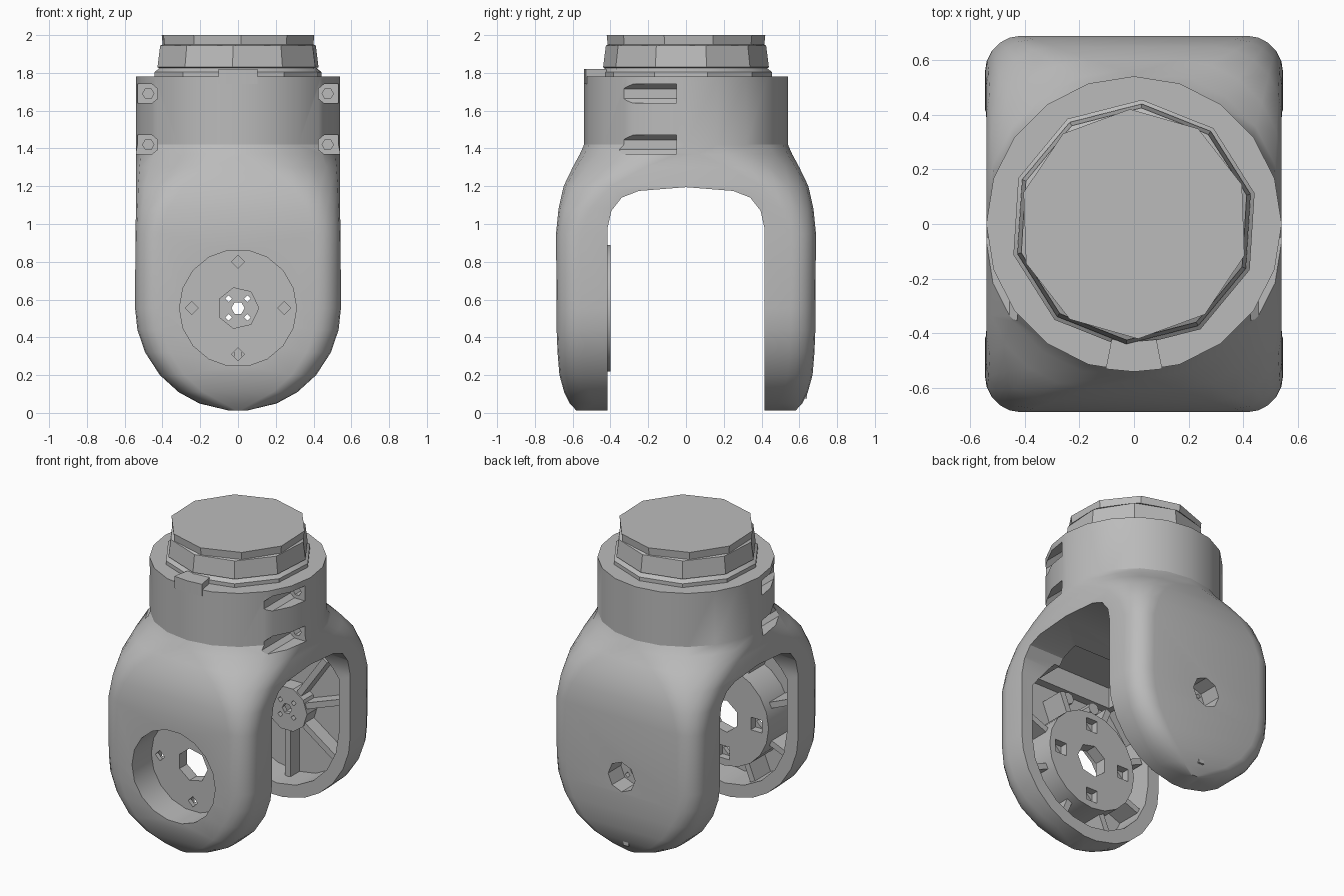
import bpy, bmesh
from math import sin, cos, pi, radians, sqrt
from mathutils import Matrix

if "Cube" in bpy.data.objects:
    bpy.data.objects.remove(bpy.data.objects["Cube"])

grey = bpy.data.materials.new("plain grey")
grey.use_nodes = True
grey.diffuse_color = (0.5, 0.5, 0.5, 1)
grey.node_tree.nodes["Principled BSDF"].inputs["Base Color"].default_value = (0.5, 0.5, 0.5, 1)
HUB_Z = 0.555


def finish(name, bm):
    bmesh.ops.remove_doubles(bm, verts=bm.verts, dist=0.0005)
    bmesh.ops.recalc_face_normals(bm, faces=bm.faces)
    mesh = bpy.data.meshes.new(name)
    bm.to_mesh(mesh)
    bm.free()
    mesh.materials.append(grey)
    obj = bpy.data.objects.new(name, mesh)
    bpy.context.collection.objects.link(obj)
    return obj


def loft(name, rings):
    bm = bmesh.new()
    rows = [[bm.verts.new(p) for p in ring] for ring in rings]
    for a, b in zip(rows, rows[1:]):
        for i in range(len(a)):
            j = (i + 1) % len(a)
            bm.faces.new((a[i], a[j], b[j], b[i]))
    bm.faces.new(rows[0][::-1])
    bm.faces.new(rows[-1])
    return finish(name, bm)


def box(name, x0, x1, y0, y1, z0, z1):
    return loft(name, [[(x0, y0, z), (x1, y0, z), (x1, y1, z), (x0, y1, z)] for z in (z0, z1)])


def prism_y(name, pts, y0, y1):
    return loft(name, [[(x, y, z) for x, z in pts] for y in (y0, y1)])


def circle(r, n, cx=0, cz=HUB_Z, turn=0):
    return [(cx + r * cos(turn + 2 * pi * i / n), cz + r * sin(turn + 2 * pi * i / n)) for i in range(n)]


def cut(targets, cutter):
    for obj in targets:
        mod = obj.modifiers.new("cut", 'BOOLEAN')
        mod.operation, mod.solver, mod.object = 'DIFFERENCE', 'EXACT', cutter
        bpy.context.view_layer.objects.active = obj
        bpy.ops.object.modifier_apply(modifier=mod.name)
    bpy.data.objects.remove(cutter)


def section(z, hx, hy, r, n=5):
    """Rounded rectangle that becomes a circle when r equals both half sizes."""
    pts = []
    for q in range(4):
        sx, sy = ((1, 1), (-1, 1), (-1, -1), (1, -1))[q]
        for i in range(n + 1):
            a = (q + i / n) * pi / 2
            pts.append((sx * (hx - r) + r * cos(a), sy * (hy - r) + r * sin(a), z))
    return pts


# Outer body: rounded lower end, boxy middle, round collar
levels = []
for z, hy in ((0.012, 0.58), (0.05, 0.615), (0.11, 0.645), (0.2, 0.67), (0.32, 0.68), (0.44, 0.685)):
    hx = sqrt(0.545 ** 2 - (0.555 - z) ** 2)
    levels.append((z, hx, hy, min(0.13, hx * 0.8)))
levels += [(0.555, 0.545, 0.685, 0.13), (0.95, 0.543, 0.688, 0.13), (1.08, 0.54, 0.675, 0.17),
           (1.2, 0.54, 0.648, 0.25), (1.3, 0.54, 0.6, 0.38), (1.37, 0.54, 0.562, 0.5),
           (1.42, 0.54, 0.54, 0.54), (1.78, 0.54, 0.54, 0.54)]
body = loft("fork_body", [section(*lv) for lv in levels])

# Gap between the two arms
half = [(0.415, -0.2), (0.415, 0.98), (0.395, 1.07), (0.34, 1.14), (0.25, 1.175)]
gap = half + [(0, 1.195)] + [(-y, z) for y, z in half[::-1]]
cut([body], loft("gap_cutter", [[(x, y, z) for y, z in gap] for x in (-1, 1)]))

# Hollow inside of each arm, running up into the front shoulder
arc = [(0.46 * cos(a), HUB_Z + 0.46 * sin(a)) for a in [radians(180 + 18 * i) for i in range(11)]]
pocket = arc + [(0.46, 0.92), (0.32, 1.1), (-0.32, 1.1), (-0.46, 0.92)]
for s in (-1, 1):
    cut([body], prism_y("pocket_cutter", pocket, s * 0.34, s * 0.625))
cut([body], box("shoulder_cutter", -0.28, 0.28, -0.57, -0.22, 1.0, 1.24))

# Hubs inside the arms
front_hub = prism_y("front_hub", circle(0.335, 20), -0.65, -0.4)
back_hub = prism_y("back_hub", circle(0.15, 10), 0.52, 0.65)


# Ribs from the hubs to the arm walls
def rib(name, angle, r0, r1, y0, y1):
    obj = box(name, r0, r1, y0, y1, -0.02, 0.02)
    obj.data.transform(Matrix.Translation((0, 0, HUB_Z)) @ Matrix.Rotation(-angle, 4, 'Y'))
    return obj


ribs = []
for i in range(8):
    a = i * pi / 4 + pi / 8
    ribs.append(rib("front_rib", a, 0.32, 0.48, -0.64, -0.46))
for deg in (20, 55, 125, 160, 215, 270, 325):
    ribs.append(rib("back_rib", radians(deg), 0.135, 0.48, 0.53, 0.64))

# Small screw bosses above the front hub
bosses = [prism_y("screw_boss", circle(0.04, 8, x, 1.0), -0.64, -0.5) for x in (-0.1, 0.1)]

# Round recess in the front arm, with a centre hole and four screw holes
front = [body, front_hub]
cut(front, prism_y("recess_cutter", circle(0.31, 18), -0.8, -0.48))
cut([front_hub], prism_y("centre_cutter", circle(0.11, 7), -0.6, -0.3))
for i in range(4):
    a = i * pi / 2
    x, z = 0.245 * cos(a), HUB_Z + 0.245 * sin(a)
    cut([front_hub], prism_y("screw_cutter", circle(0.035, 4, x, z), -0.6, -0.3))
    cut([front_hub], prism_y("screw_seat_cutter", circle(0.06, 4, x, z, pi / 4), -0.45, -0.3))

# Stepped hole through the back arm, with a thin drilled plate inside
back = [body, back_hub]
cut(back, prism_y("bore_cutter", circle(0.1, 8), 0.55, 0.8))
cut([back_hub], prism_y("pin_cutter", circle(0.035, 6), 0.4, 0.6))
for i in range(4):
    a = i * pi / 2 + pi / 4
    cut([back_hub], prism_y("plate_hole_cutter", circle(0.018, 4, 0.07 * cos(a), HUB_Z + 0.07 * sin(a)), 0.4, 0.6))

# Screw slots on both sides of the collar, each with a screw hole
for s in (-1, 1):
    for z in (1.42, 1.69):
        slot = [(0.6, z - 0.05), (0.6, z + 0.05), (0.455, z + 0.05), (0.425, z + 0.025),
                (0.425, z - 0.025), (0.455, z - 0.05)]
        cut([body], prism_y("slot_cutter", [(s * x, h) for x, h in slot], -0.7, -0.05))
        cut([body], prism_y("slot_hole_cutter", circle(0.03, 6, s * 0.475, z), -0.06, 0.1))


# Raised tab on the front of the collar rim
rim = [radians(270 + d) for d in (-11, 0, 11)]
tab_plan = [(0.54 * cos(a), 0.54 * sin(a)) for a in rim] + [(0.43 * cos(a), 0.43 * sin(a)) for a in rim[::-1]]
tab = loft("collar_tab", [[(x, y, z) for x, y in tab_plan] for z in (1.74, 1.82)])

# Faceted neck with a flat top
neck_rings = []
for z, r, turn in ((1.76, 0.455, 0), (1.805, 0.455, 0), (1.825, 0.43, 0), (1.83, 0.44, 0),
                   (1.945, 0.425, 0), (1.95, 0.415, 0.1), (2.0, 0.42, 0.1)):
    neck_rings.append([(x, y, z) for x, y in circle(r, 10, 0, 0, turn + 0.25)])
neck = loft("neck", neck_rings)

# Smooth curved surfaces, crisp edges
bpy.ops.object.select_all(action='DESELECT')
for obj in [body, front_hub, back_hub, tab, neck] + ribs + bosses:
    obj.select_set(True)
bpy.context.view_layer.objects.active = body
bpy.ops.object.shade_smooth_by_angle(angle=radians(28))
